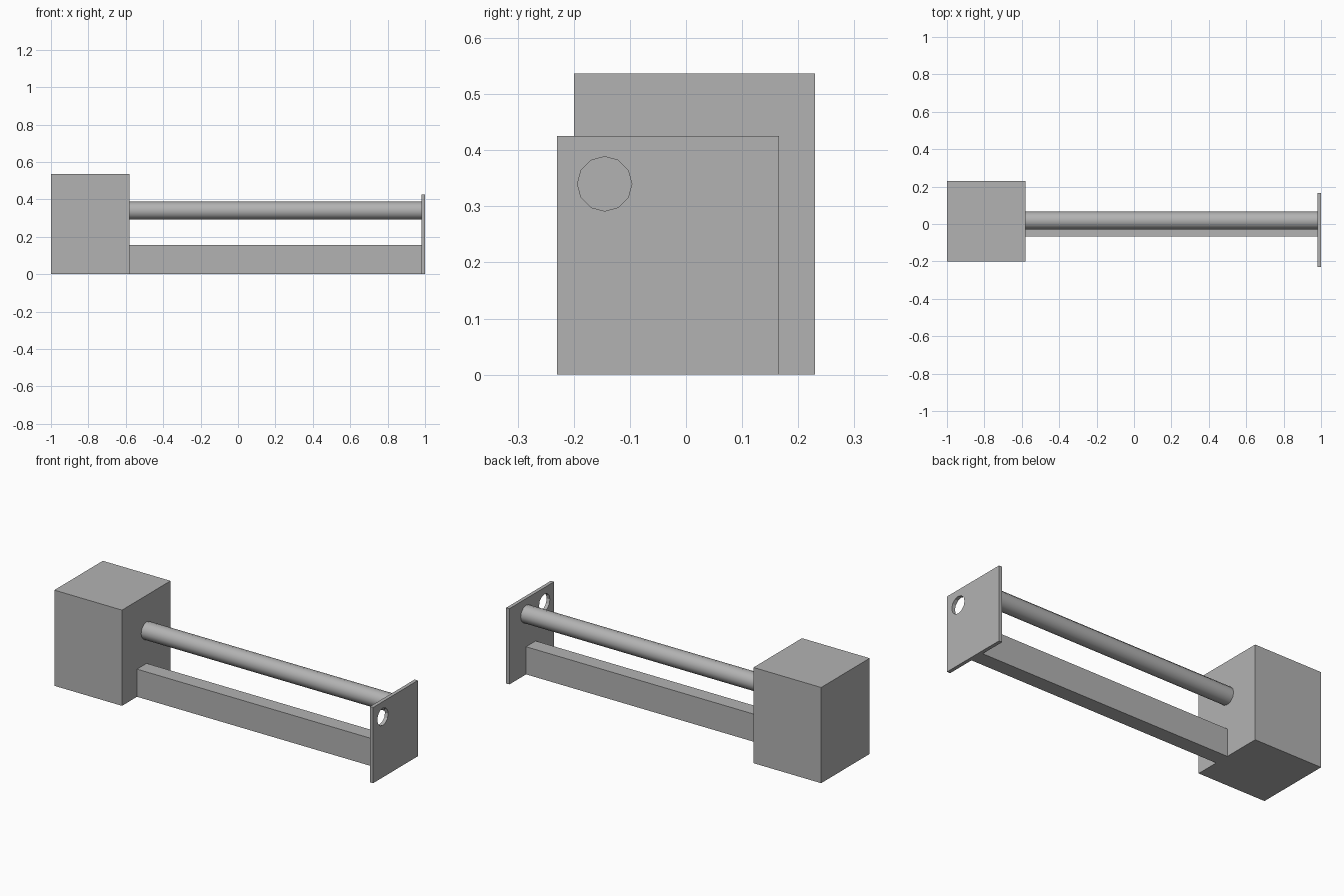
import bpy
import math

if "Cube" in bpy.data.objects:
    bpy.data.objects.remove(bpy.data.objects["Cube"], do_unlink=True)

grey = bpy.data.materials.new("plain grey")
grey.use_nodes = True
colour = (0.45, 0.45, 0.45, 1)
grey.diffuse_color = colour
grey.node_tree.nodes["Principled BSDF"].inputs["Base Color"].default_value = colour


def box(name, low, high):
    """Box between two opposite corners."""
    centre = [(a + b) / 2 for a, b in zip(low, high)]
    bpy.ops.mesh.primitive_cube_add(size=1, location=centre)
    obj = bpy.context.object
    obj.name = name
    obj.scale = [b - a for a, b in zip(low, high)]
    bpy.ops.object.transform_apply(location=False, rotation=False, scale=True)
    obj.data.materials.append(grey)
    return obj


def rod(name, x0, x1, y, z, radius):
    """Twelve-sided cylinder along x."""
    bpy.ops.mesh.primitive_cylinder_add(
        vertices=12, radius=radius, depth=x1 - x0,
        location=((x0 + x1) / 2, y, z), rotation=(0, math.pi / 2, 0))
    obj = bpy.context.object
    obj.name = name
    obj.data.materials.append(grey)
    return obj


BOX_END, PLATE_START = -0.58, 0.98
ROD_Z, ROD_RADIUS = 0.34, 0.0485

# Housing block and lower beam
box("housing", (-1, -0.2, 0), (BOX_END, 0.23, 0.537))
box("lower_beam", (BOX_END, -0.067, 0), (PLATE_START, 0.018, 0.155))

# Upper rod
upper_rod = rod("upper_rod", BOX_END, PLATE_START, 0.018, ROD_Z, ROD_RADIUS)
bpy.ops.object.shade_smooth_by_angle(angle=math.radians(40))

# End plate with a round through-hole
plate = box("end_plate", (PLATE_START, -0.23, 0), (1, 0.166, 0.425))
cutter = rod("hole_cutter", PLATE_START - 0.05, 1.05, -0.145, ROD_Z, ROD_RADIUS)
cut = plate.modifiers.new("hole", "BOOLEAN")
cut.operation = "DIFFERENCE"
cut.solver = "EXACT"
cut.object = cutter
bpy.context.view_layer.objects.active = plate
bpy.ops.object.modifier_apply(modifier=cut.name)
bpy.data.objects.remove(cutter, do_unlink=True)
